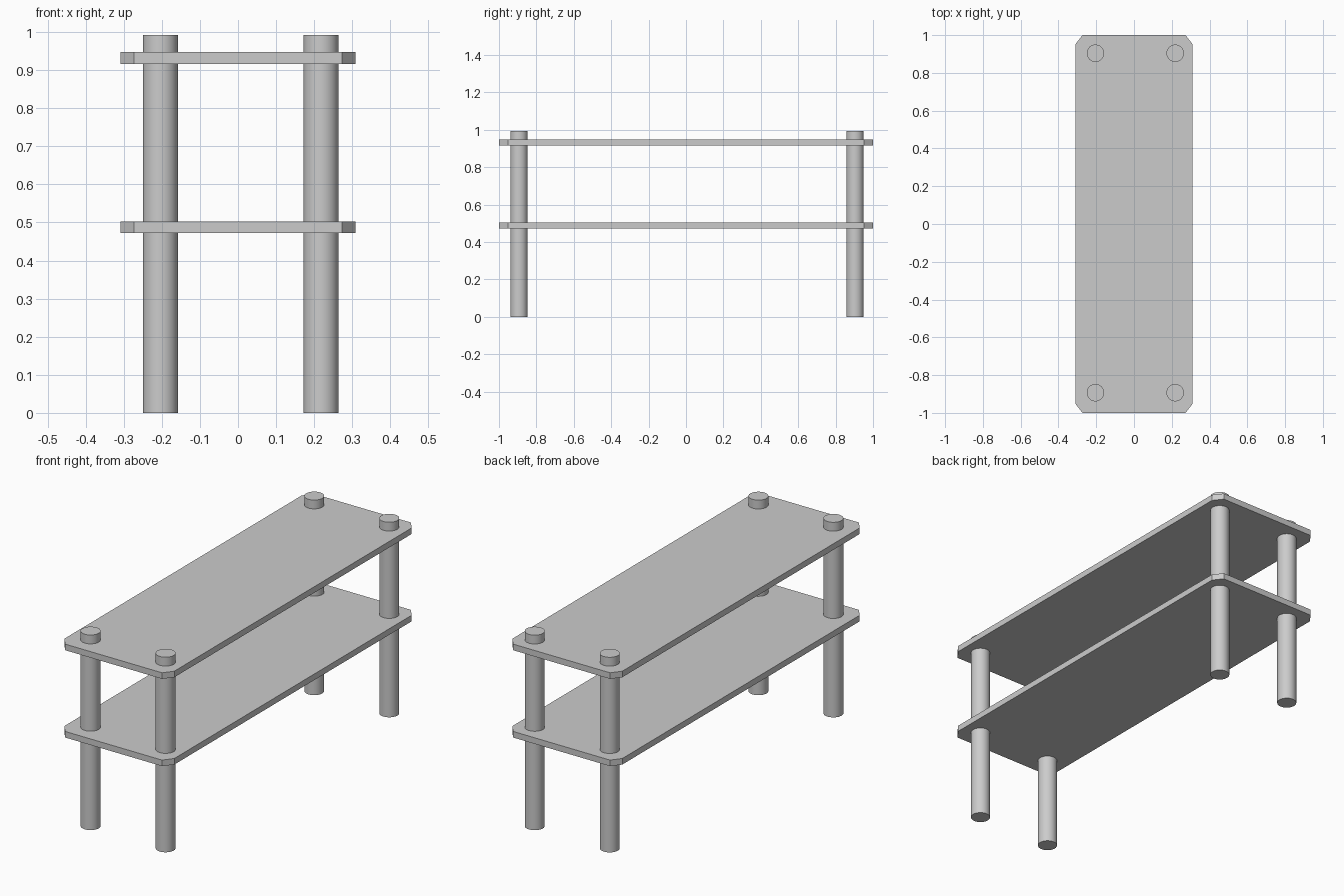
import bpy, bmesh, math

if "Cube" in bpy.data.objects:
    bpy.data.objects.remove(bpy.data.objects["Cube"])

HALF_X, HALF_Y = 0.309, 1.0      # shelf half sizes
CUT_X, CUT_Y = 0.036, 0.047      # clipped corners
POST_R, POST_H = 0.046, 0.992


def make_shelf(name, z0, z1):
    """Flat board with four clipped corners."""
    a, b = HALF_X - CUT_X, HALF_Y - CUT_Y
    outline = [(a, -HALF_Y), (HALF_X, -b), (HALF_X, b), (a, HALF_Y),
               (-a, HALF_Y), (-HALF_X, b), (-HALF_X, -b), (-a, -HALF_Y)]
    bm = bmesh.new()
    face = bm.faces.new([bm.verts.new((x, y, z0)) for x, y in outline])
    top = bmesh.ops.extrude_face_region(bm, geom=[face], use_keep_orig=True)["geom"]
    bmesh.ops.translate(bm, vec=(0, 0, z1 - z0),
                        verts=[v for v in top if isinstance(v, bmesh.types.BMVert)])
    bmesh.ops.recalc_face_normals(bm, faces=bm.faces)
    mesh = bpy.data.meshes.new(name)
    bm.to_mesh(mesh)
    bm.free()
    bpy.context.collection.objects.link(bpy.data.objects.new(name, mesh))


def make_post(name, x, y):
    """Round post running through both shelves."""
    bpy.ops.mesh.primitive_cylinder_add(vertices=48, radius=POST_R, depth=POST_H,
                                        location=(x, y, POST_H / 2))
    bpy.context.object.name = name
    bpy.ops.object.shade_smooth_by_angle(angle=math.radians(30))


# Two shelves
make_shelf("lower_shelf", 0.472, 0.503)
make_shelf("upper_shelf", 0.916, 0.947)

# Four corner posts, set slightly off centre
for side, x in (("left", -0.204), ("right", 0.218)):
    for end, y in (("front", -0.893), ("back", 0.904)):
        make_post(f"{end}_{side}_post", x, y)
